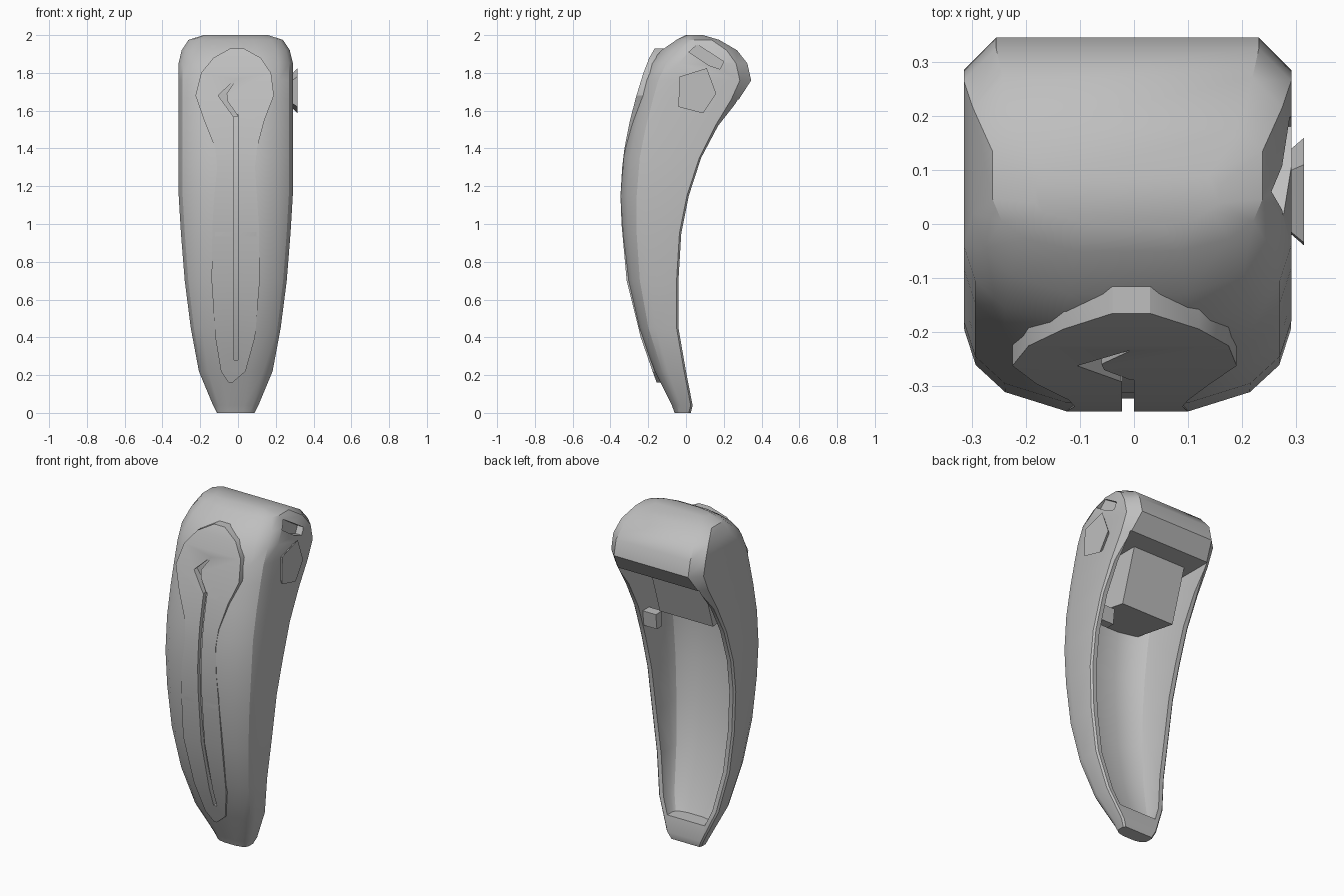
import bpy
import bmesh
from math import radians

if "Cube" in bpy.data.objects:
    bpy.data.objects.remove(bpy.data.objects["Cube"], do_unlink=True)

grey = bpy.data.materials.new("mid grey")
grey.use_nodes = True
COLOUR = (0.52, 0.52, 0.52, 1)
grey.diffuse_color = COLOUR
grey.node_tree.nodes["Principled BSDF"].inputs["Base Color"].default_value = COLOUR

CX = -0.012  # centre line of the handle

# Handle stations: z, half width, front y, back y, back corner cut
STATIONS = [
    (0.0, 0.10, -0.06, 0.025, 0.01), (0.04, 0.12, -0.075, 0.035, 0.01),
    (0.22, 0.195, -0.165, 0.0, 0.01), (0.45, 0.238, -0.25, -0.04, 0.01),
    (0.7, 0.27, -0.31, -0.04, 0.01), (0.95, 0.29, -0.337, -0.025, 0.01),
    (1.15, 0.302, -0.346, 0.015, 0.01), (1.35, 0.303, -0.33, 0.08, 0.01),
    (1.52, 0.303, -0.296, 0.17, 0.015), (1.66, 0.303, -0.26, 0.28, 0.04),
    (1.76, 0.303, -0.232, 0.345, 0.06), (1.85, 0.303, -0.19, 0.325, 0.06),
    (1.92, 0.286, -0.13, 0.27, 0.055), (1.975, 0.25, -0.05, 0.175, 0.04),
    (2.0, 0.17, 0.0, 0.09, 0.02),
]


def station(z):
    """Interpolated station at a height."""
    for a, b in zip(STATIONS, STATIONS[1:]):
        if a[0] <= z <= b[0]:
            t = (z - a[0]) / (b[0] - a[0])
            return [p + (q - p) * t for p, q in zip(a, b)]


def front(z):
    return station(z)[2]


def section(z, w, yf, yb, c):
    """Crowned front, straight sides, cut back corners."""
    k = min(1, (yb - yf) / 0.35)
    half = [(0.38 * w, yf), (0.75 * w, yf + 0.035 * k), (0.93 * w, yf + 0.085 * k),
            (w, yf + 0.15 * k), (w, yb - c), (w - c, yb)]
    pts = half + [(-x, y) for x, y in reversed(half)]
    return [(CX + x, y, z) for x, y in pts]


def loft(name, rings):
    """Closed solid through rings of equal length."""
    bm = bmesh.new()
    loops = [[bm.verts.new(p) for p in ring] for ring in rings]
    n = len(loops[0])
    for a, b in zip(loops, loops[1:]):
        for i in range(n):
            j = (i + 1) % n
            bm.faces.new((a[i], a[j], b[j], b[i]))
    bm.faces.new(loops[0])
    bm.faces.new(loops[-1])
    bmesh.ops.recalc_face_normals(bm, faces=bm.faces)
    mesh = bpy.data.meshes.new(name)
    bm.to_mesh(mesh)
    bm.free()
    mesh.materials.append(grey)
    obj = bpy.data.objects.new(name, mesh)
    bpy.context.collection.objects.link(obj)
    return obj


def prism_x(name, profile, x0, x1):
    return loft(name, [[(x, y, z) for y, z in profile] for x in (x0, x1)])


def select(obj):
    bpy.ops.object.select_all(action="DESELECT")
    obj.select_set(True)
    bpy.context.view_layer.objects.active = obj


def cut(obj, cutter):
    cutter.hide_render = True
    mod = obj.modifiers.new("cut", "BOOLEAN")
    mod.operation = "DIFFERENCE"
    mod.solver = "EXACT"
    mod.object = cutter
    select(obj)
    bpy.ops.object.modifier_apply(modifier=mod.name)


# Curved handle, hollowed from the back below the solid head
handle = loft("handle_shell", [section(*s) for s in STATIONS])
WALL = 0.035
levels = [0.13] + [s[0] for s in STATIONS if 0.2 < s[0] < 1.6] + [1.66]
rings = []
for z in levels:
    _, w, yf, yb, c = station(z)
    ring = section(z, w - WALL, yf + 0.05, yb, 0.005)
    # push the open side well past the rim
    rings.append([(x, y + 0.15 if y > yb - 0.001 else y, z) for x, y, z in ring])
cavity = loft("cavity_cutter", rings)
cut(handle, cavity)

# Notch in the side of the head
notch = prism_x("notch_cutter", [(0.015, 1.91), (0.06, 1.95), (0.2, 1.86),
                                 (0.18, 1.82), (0.12, 1.84)], 0.25, 0.4)
cut(handle, notch)

# Raised spoon-shaped inlay on the front: z, left x, right x, height
INLAY = [
    (0.16, -0.05, -0.03, 0.02), (0.22, -0.09, 0.04, 0.012), (0.4, -0.12, 0.09, 0.008),
    (0.7, -0.14, 0.115, 0.004), (1.0, -0.135, 0.11, 0.002), (1.15, -0.125, 0.1, 0.001),
    (1.3, -0.11, 0.09, 0.004), (1.4, -0.12, 0.1, 0.006), (1.55, -0.18, 0.14, 0.008),
    (1.68, -0.225, 0.19, 0.008), (1.8, -0.195, 0.175, 0.012), (1.88, -0.13, 0.12, 0.03),
    (1.93, -0.04, 0.03, 0.05),
]
rings = []
for z, x0, x1, h in INLAY:
    y0, y1 = front(z) - h, front(z) + 0.04
    rings.append([(x0, y0, z), (x1, y0, z), (x1, y1, z), (x0, y1, z)])
inlay = loft("front_inlay", rings)

# Narrow groove down the inlay, ending in a small hooked recess
zs = [0.28 + i * 0.13 for i in range(11)]
groove = prism_x("groove_cutter", [(front(z) + 0.02, z) for z in zs]
                 + [(front(z) - 0.08, z) for z in reversed(zs)], -0.022, 0.0)
hook = [(-0.025, 1.57), (0.0, 1.57), (-0.055, 1.65), (-0.06, 1.69), (0.0, 1.78), (-0.105, 1.68)]
hook_cutter = loft("hook_cutter", [[(x, y, z) for x, z in hook] for y in (-0.4, -0.235)])
for tool in (groove, hook_cutter):
    cut(inlay, tool)
    cut(handle, tool)

# Five-sided button on the side, wider at its outer face
button_outline = [(-0.035, 1.78), (0.11, 1.825), (0.16, 1.69), (0.09, 1.586), (-0.04, 1.62)]
rings = []
for x, k in ((0.27, 0.7), (0.292, 0.8), (0.315, 1.0)):
    rings.append([(x, 0.06 + (y - 0.06) * k, 1.7 + (z - 1.7) * k) for y, z in button_outline])
button = loft("side_button", rings)

# Block hanging inside the hollow under the head
block = prism_x("inner_block", [(0.06, 1.35), (0.17, 1.7), (-0.2, 1.7), (-0.28, 1.41)],
                -0.22, 0.13)

# Small catch on the inside of the side wall
catch = prism_x("inner_catch", [(-0.02, 1.22), (0.03, 1.22), (0.04, 1.31), (-0.02, 1.31)],
                0.17, 0.275)

for tool in (cavity, notch, groove, hook_cutter):
    bpy.data.objects.remove(tool, do_unlink=True)

for obj in (handle, inlay, button, block, catch):
    select(obj)
    bpy.ops.object.shade_smooth_by_angle(angle=radians(28))
